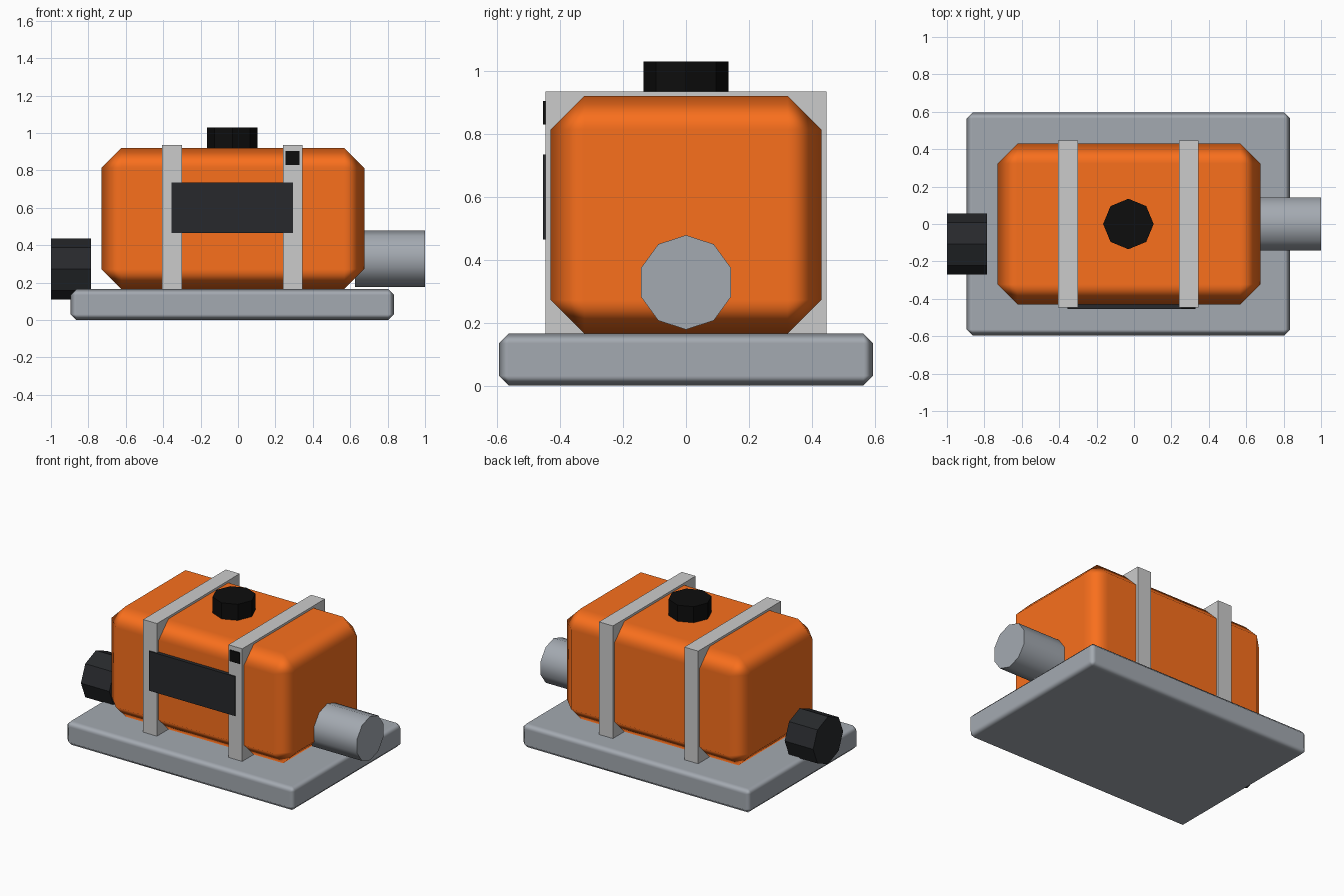
import bpy
from math import radians, pi

if "Cube" in bpy.data.objects:
    bpy.data.objects.remove(bpy.data.objects["Cube"])


def material(name, r, g, b):
    m = bpy.data.materials.new(name)
    m.diffuse_color = (r, g, b, 1)
    m.use_nodes = True
    m.node_tree.nodes["Principled BSDF"].inputs["Base Color"].default_value = m.diffuse_color
    return m


ORANGE = material("orange_paint", 0.95, 0.16, 0.012)
STEEL = material("steel", 0.37, 0.40, 0.44)
LIGHT = material("light_metal", 0.68, 0.70, 0.71)
DARK = material("dark_plastic", 0.02, 0.022, 0.025)
BLACK = material("black_rubber", 0.004, 0.004, 0.004)


def box(name, x, y, z, mat, bevel=0):
    """Box from (min, max) ranges, optionally with softly shaded chamfers."""
    bpy.ops.mesh.primitive_cube_add(
        size=1, location=[(a + b) / 2 for a, b in (x, y, z)])
    o = bpy.context.object
    o.name = name
    o.scale = [b - a for a, b in (x, y, z)]
    bpy.ops.object.transform_apply(location=False, rotation=False, scale=True)
    o.data.materials.append(mat)
    if bevel:
        mod = o.modifiers.new("chamfer", 'BEVEL')
        mod.width = bevel
        mod.segments = 1
        mod.limit_method = 'NONE'
        mod.harden_normals = True
        bpy.ops.object.shade_smooth()
    return o


def cylinder(name, sides, radius, depth, centre, mat, rotation=(0, 0, 0)):
    bpy.ops.mesh.primitive_cylinder_add(
        vertices=sides, radius=radius, depth=depth,
        location=centre, rotation=rotation)
    o = bpy.context.object
    o.name = name
    o.data.materials.append(mat)
    # ten-sided pipe reads round, eight-sided parts stay faceted
    bpy.ops.object.shade_smooth_by_angle(angle=radians(40))
    return o


# Base plate and tank body
box("base_plate", (-0.895, 0.835), (-0.595, 0.595), (0, 0.165), STEEL, 0.031)
box("tank_body", (-0.73, 0.675), (-0.43, 0.43), (0.165, 0.92), ORANGE, 0.107)

# Two square straps around the tank
for side, x in (("left", -0.405), ("right", 0.24)):
    box(side + "_strap", (x, x + 0.105), (-0.447, 0.447), (0.15, 0.935), LIGHT)

# Front panel and small switch
box("front_panel", (-0.355, 0.295), (-0.455, -0.425), (0.465, 0.735), DARK)
box("switch", (0.255, 0.33), (-0.455, -0.435), (0.83, 0.905), BLACK)

# Filler cap on top
cylinder("filler_cap", 8, 0.135, 0.13, (-0.03, 0, 0.965), BLACK)

# Outlet pipe on the right end
cylinder("outlet_pipe", 10, 0.15, 0.375, (0.8125, 0, 0.328), STEEL,
         (pi / 2, 0, pi / 2))

# Knob at the left end, resting in the base plate
cylinder("side_knob", 8, 0.162, 0.215, (-0.8925, -0.107, 0.273), DARK,
         (0, pi / 2, 0))
